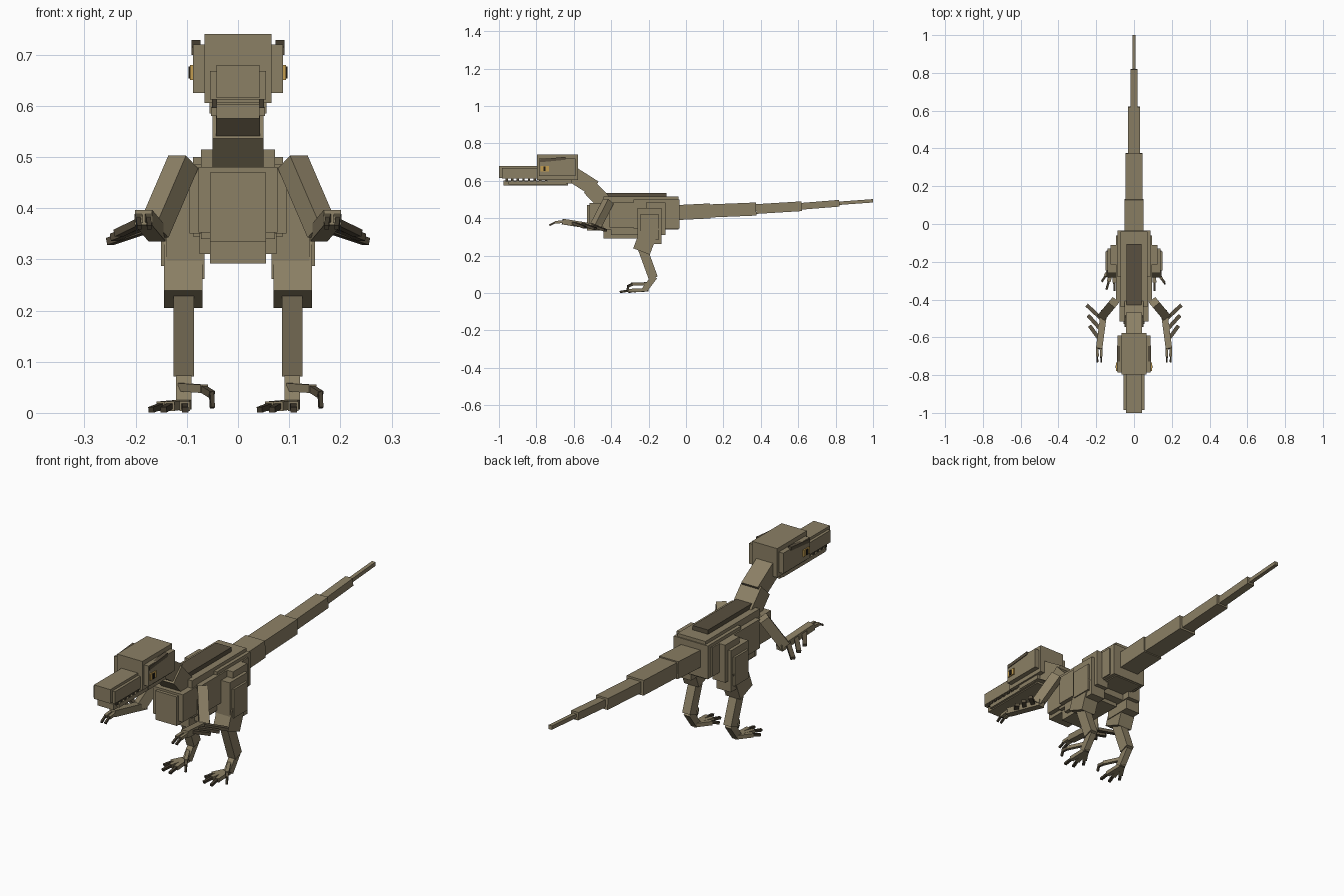
import bpy
from mathutils import Vector, Matrix

cube = bpy.data.objects.get("Cube")
if cube:
    bpy.data.objects.remove(cube, do_unlink=True)


def material(name, rgb):
    m = bpy.data.materials.new(name)
    m.use_nodes = True
    m.diffuse_color = (*rgb, 1)
    m.node_tree.nodes["Principled BSDF"].inputs["Base Color"].default_value = (*rgb, 1)
    return m


HIDE = material("olive tan hide", (0.26, 0.215, 0.13))
DARK = material("dark brown back", (0.1, 0.08, 0.05))
CLAW = material("claw brown", (0.06, 0.048, 0.03))
AMBER = material("amber eye", (0.55, 0.34, 0.08))
BLACK = material("pupil black", (0.012, 0.01, 0.008))


def block(name, matrix, size, mat):
    """Box of the given size, placed by a matrix."""
    bpy.ops.mesh.primitive_cube_add(size=1)
    ob = bpy.context.object
    ob.name = ob.data.name = name
    ob.data.transform(matrix @ Matrix.Diagonal((*size, 1)))
    ob.data.materials.append(mat)
    return ob


def box(name, x, y, z, mat=HIDE):
    """Box aligned to the axes, from three ranges."""
    centre = Vector([sum(r) / 2 for r in (x, y, z)])
    return block(name, Matrix.Translation(centre), [r[1] - r[0] for r in (x, y, z)], mat)


def centred(name, half, y, z, mat=HIDE):
    return box(name, (-half, half), y, z, mat)


def beam(name, a, b, width, depth, mat=HIDE):
    """Box running from point a to point b."""
    a, b = Vector(a), Vector(b)
    turn = (b - a).to_track_quat('Y', 'Z').to_matrix().to_4x4()
    return block(name, Matrix.Translation((a + b) / 2) @ turn, (width, (b - a).length, depth), mat)


# Torso
centred("torso", 0.072, (-0.44, -0.04), (0.34, 0.515))
centred("rib_sides", 0.095, (-0.41, -0.06), (0.35, 0.485))
centred("hips", 0.088, (-0.28, -0.035), (0.345, 0.50))
centred("belly", 0.055, (-0.44, -0.19), (0.292, 0.36))
centred("belly_sides", 0.075, (-0.40, -0.15), (0.31, 0.36))
centred("chest", 0.055, (-0.53, -0.42), (0.335, 0.47))
centred("chest_sides", 0.077, (-0.515, -0.40), (0.352, 0.48))
centred("back_plate", 0.04, (-0.435, -0.105), (0.51, 0.535), DARK)

# Tail, each segment thinner than the last
tail = [(-0.05, 0.43, 0.05, 0.08), (0.13, 0.439, 0.044, 0.07), (0.375, 0.449, 0.031, 0.052),
        (0.62, 0.464, 0.019, 0.036), (0.82, 0.48, 0.009, 0.018), (1.0, 0.493)]
for i, (y, z, half, height) in enumerate(tail[:-1]):
    y2, z2 = tail[i + 1][:2]
    beam(f"tail_segment_{i + 1}", (0, y, z), (0, y2, z2), half * 2, height)

# Neck
beam("neck_lower", (0, -0.41, 0.455), (0, -0.515, 0.565), 0.1, 0.085)
beam("neck_upper", (0, -0.49, 0.56), (0, -0.64, 0.655), 0.085, 0.085)

# Head
centred("skull", 0.065, (-0.797, -0.578), (0.605, 0.74))
centred("cheeks", 0.088, (-0.785, -0.59), (0.625, 0.72))
centred("snout", 0.042, (-1.0, -0.79), (0.615, 0.68))
centred("snout_sides", 0.055, (-0.985, -0.78), (0.612, 0.668))
centred("lower_jaw", 0.042, (-0.975, -0.63), (0.575, 0.602))
centred("jaw_sides", 0.053, (-0.95, -0.64), (0.58, 0.598))
centred("jaw_hinge", 0.056, (-0.74, -0.61), (0.585, 0.612))

for s, side in ((1, "left"), (-1, "right")):
    def span(a, b):
        return tuple(sorted((s * a, s * b)))

    def pt(x, y, z):
        return (s * x, y, z)

    # Brow and eye
    beam(f"{side}_brow", pt(0.082, -0.78, 0.707), pt(0.082, -0.645, 0.72), 0.018, 0.016, DARK)
    box(f"{side}_eye", span(0.08, 0.094), (-0.777, -0.733), (0.65, 0.68), AMBER)
    box(f"{side}_pupil", span(0.09, 0.097), (-0.762, -0.75), (0.653, 0.677), BLACK)
    # Teeth
    for i in range(9):
        y = -0.965 + i * 0.03
        box(f"{side}_tooth_{i + 1}", span(0.041, 0.051), (y, y + 0.012), (0.596, 0.614), CLAW)

    # Arm
    beam(f"{side}_upper_arm", pt(0.107, -0.415, 0.49), pt(0.165, -0.485, 0.355), 0.045, 0.045)
    beam(f"{side}_forearm", pt(0.158, -0.46, 0.35), pt(0.185, -0.66, 0.382), 0.034, 0.03)
    for i, x in enumerate((0.175, 0.195)):
        beam(f"{side}_finger_{i + 1}", pt(x, -0.65, 0.382), pt(x - 0.002, -0.7, 0.378), 0.014, 0.014)
        beam(f"{side}_finger_claw_{i + 1}", pt(x, -0.695, 0.38), pt(x - 0.002, -0.73, 0.362),
             0.009, 0.009, CLAW)
    # Quills swept back from the forearm
    for i in range(3):
        x, y, z = 0.175 + i * 0.004, -0.5 - i * 0.055, 0.36 + i * 0.008
        beam(f"{side}_quill_{i + 1}", pt(x, y, z), pt(x + 0.075 - i * 0.012, y + 0.07, z - 0.025),
             0.02, 0.014, DARK)

    # Leg
    box(f"{side}_hip_joint", span(0.06, 0.125), (-0.215, -0.11), (0.31, 0.485))
    box(f"{side}_thigh", span(0.065, 0.14), (-0.26, -0.13), (0.262, 0.455))
    box(f"{side}_thigh_muscle", span(0.1, 0.15), (-0.245, -0.145), (0.287, 0.42))
    beam(f"{side}_lower_thigh", pt(0.107, -0.185, 0.36), pt(0.107, -0.238, 0.222), 0.076, 0.095)
    beam(f"{side}_shin", pt(0.106, -0.235, 0.245), pt(0.106, -0.175, 0.08), 0.04, 0.05)

    # Foot: both feet turn the same way
    fx = s * 0.106
    beam(f"{side}_ankle", (fx, -0.168, 0.088), (fx, -0.222, 0.016), 0.03, 0.032)
    for i, (dx, y) in enumerate(((-0.045, -0.275), (-0.028, -0.305), (0.002, -0.31))):
        tip = Vector((fx + dx, y, 0.013))
        beam(f"{side}_toe_{i + 1}", (fx, -0.205, 0.017), tip, 0.02, 0.018)
        end = tip + (tip - Vector((fx, -0.205, 0.02))) * 0.42
        end.z = 0.006
        beam(f"{side}_toe_claw_{i + 1}", tip, end, 0.012, 0.011, CLAW)
    # Raised sickle toe
    beam(f"{side}_sickle_toe", (fx - 0.004, -0.21, 0.05), (fx + 0.04, -0.29, 0.047), 0.016, 0.016)
    beam(f"{side}_sickle_knuckle", (fx + 0.036, -0.283, 0.048), (fx + 0.055, -0.31, 0.036), 0.013, 0.013, DARK)
    beam(f"{side}_sickle_claw", (fx + 0.054, -0.307, 0.042), (fx + 0.056, -0.315, 0.01), 0.008, 0.01, CLAW)
